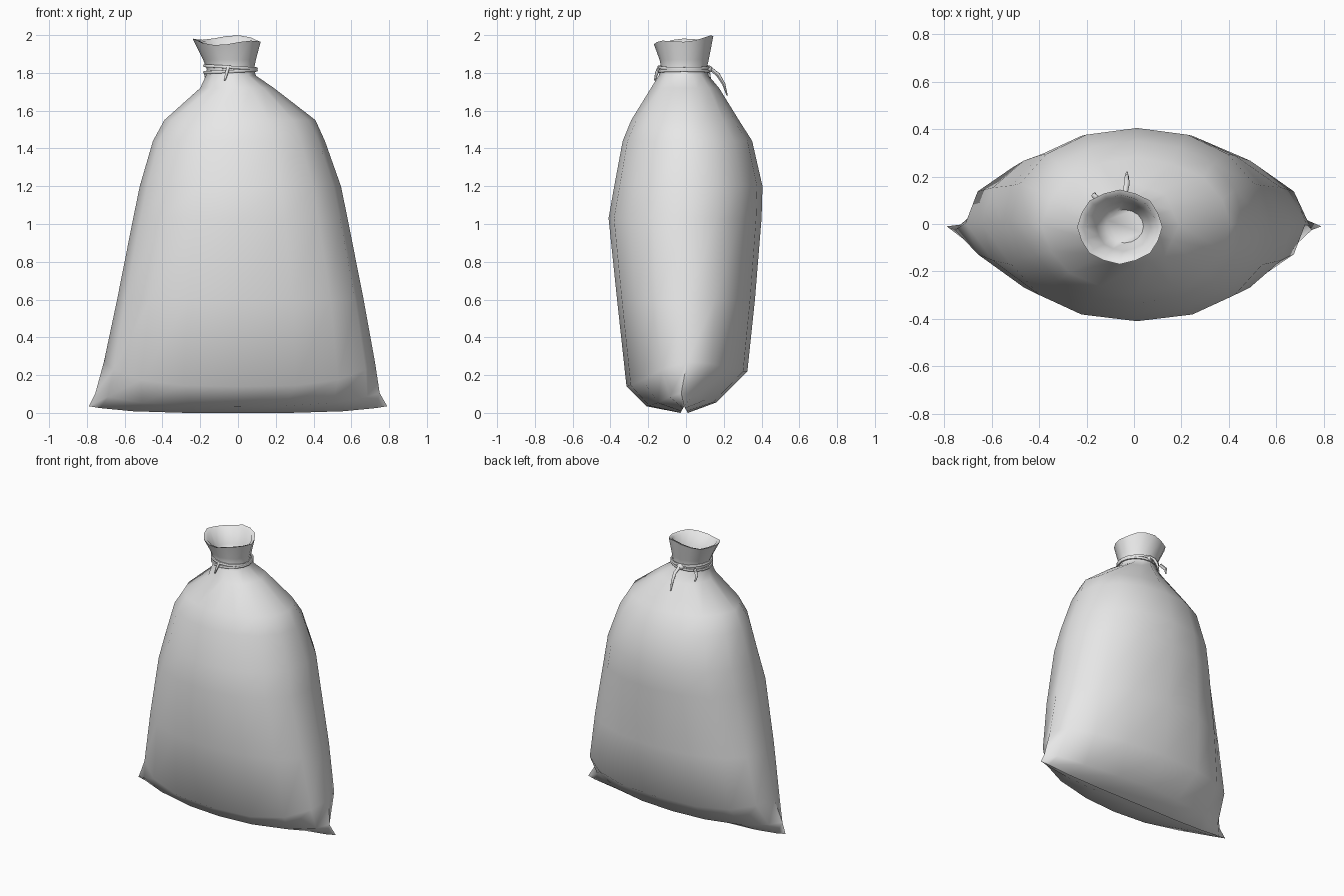
import bpy, bmesh
from math import sin, cos, pi, copysign, radians

old = bpy.data.objects.get("Cube")
if old:
    bpy.data.objects.remove(old, do_unlink=True)

cloth = bpy.data.materials.new("grey_cloth")
cloth.use_nodes = True
cloth.diffuse_color = (0.8, 0.8, 0.8, 1)
cloth.node_tree.nodes["Principled BSDF"].inputs["Base Color"].default_value = (0.8, 0.8, 0.8, 1)

SIDES = 16


def power(v, p):
    return copysign(abs(v) ** p, v)


def ring(bm, z, left, right, front, back, p=1.0, ends=0.0, tilt=0.0, pleat=0.0, wave=0.0):
    """One cross-section; ends lifts the two sides, tilt lifts the back, pleat gathers the cloth."""
    cx, cy = (left + right) / 2, (front + back) / 2
    hx, hy = (right - left) / 2, (back - front) / 2
    verts = []
    for i in range(SIDES):
        a = 2 * pi * i / SIDES
        k = 1 - pleat * (i % 2)
        height = z + ends * cos(a) ** 4 + tilt * sin(a) + wave * cos(3 * a - radians(210))
        verts.append(bm.verts.new((cx + k * hx * power(cos(a), p),
                                   cy + k * hy * power(sin(a), p), height)))
    return verts


def finish(obj, angle):
    bpy.ops.object.select_all(action='DESELECT')
    obj.select_set(True)
    bpy.context.view_layer.objects.active = obj
    if obj.type == 'CURVE':
        bpy.ops.object.convert(target='MESH')
    bpy.ops.object.shade_smooth_by_angle(angle=radians(angle))


def strand(name, points, radii, closed=False):
    """Thin round cord along a path."""
    curve = bpy.data.curves.new(name, 'CURVE')
    curve.dimensions = '3D'
    curve.bevel_depth = 0.009
    curve.bevel_resolution = 1
    curve.use_fill_caps = True
    spline = curve.splines.new('POLY')
    spline.points.add(len(points) - 1)
    for pt, co, r in zip(spline.points, points, radii):
        pt.co = (*co, 1)
        pt.radius = r
    spline.use_cyclic_u = closed
    curve.materials.append(cloth)
    obj = bpy.data.objects.new(name, curve)
    bpy.context.collection.objects.link(obj)
    finish(obj, 60)


# Sack: bottom seam with pinched corners, full belly, gathered neck, open mouth
bm = bmesh.new()
rings = [
    ring(bm, 0.0, -0.79, 0.79, -0.03, 0.01, ends=0.035),
    ring(bm, 0.045, -0.755, 0.75, -0.21, 0.16, p=1.15, ends=0.06, tilt=0.01),
    ring(bm, 0.18, -0.71, 0.725, -0.315, 0.325, p=0.92, ends=0.09, tilt=0.04),
    ring(bm, 0.6, -0.64, 0.665, -0.365, 0.365, p=0.9),
    ring(bm, 1.03, -0.555, 0.58, -0.41, 0.4, p=0.92),
    ring(bm, 1.2, -0.52, 0.545, -0.38, 0.405, p=0.95),
    ring(bm, 1.44, -0.45, 0.46, -0.335, 0.35, p=0.95),
    ring(bm, 1.55, -0.39, 0.41, -0.29, 0.28, pleat=0.02),
    ring(bm, 1.72, -0.2, 0.19, -0.185, 0.175, pleat=0.08),
    ring(bm, 1.785, -0.17, 0.095, -0.145, 0.12, pleat=0.08),
    ring(bm, 1.82, -0.165, 0.085, -0.13, 0.11, pleat=0.05),
    ring(bm, 1.87, -0.185, 0.095, -0.14, 0.12, pleat=0.03),
    ring(bm, 1.973, -0.24, 0.12, -0.17, 0.145, tilt=0.017, wave=0.01, pleat=0.03),
    ring(bm, 1.965, -0.215, 0.098, -0.147, 0.122, tilt=0.017, wave=0.01, pleat=0.03),
    ring(bm, 1.87, -0.16, 0.07, -0.115, 0.095, pleat=0.03),
    ring(bm, 1.81, -0.12, 0.04, -0.08, 0.06),
]
for low, high in zip(rings, rings[1:]):
    for i in range(SIDES):
        j = (i + 1) % SIDES
        bm.faces.new((low[i], low[j], high[j], high[i]))
bm.faces.new(rings[0][::-1])
bm.faces.new(rings[-1])
bmesh.ops.recalc_face_normals(bm, faces=bm.faces)
mesh = bpy.data.meshes.new("sack")
bm.to_mesh(mesh)
bm.free()
mesh.materials.append(cloth)
sack = bpy.data.objects.new("sack", mesh)
bpy.context.collection.objects.link(sack)
finish(sack, 60)

# Two turns of cord round the neck, tilted against each other
for name, z, lean in (("lower_cord", 1.808, 0.006), ("upper_cord", 1.83, -0.008)):
    loop = []
    for i in range(SIDES):
        a = 2 * pi * i / SIDES
        loop.append((-0.04 + 0.136 * cos(a), -0.01 + 0.13 * sin(a), z + lean * cos(a)))
    strand(name, loop, [1] * SIDES, closed=True)

# Loose cord ends
strand("back_cord_end", [(-0.04, 0.12, 1.83), (-0.03, 0.17, 1.79), (-0.03, 0.2, 1.74), (-0.03, 0.218, 1.68)],
       [1.2, 1.3, 1, 0.4])
strand("side_cord_end", [(-0.14, 0.1, 1.82), (-0.17, 0.12, 1.79), (-0.165, 0.13, 1.75)], [1.2, 1.2, 0.5])
strand("front_cord_end", [(-0.05, -0.14, 1.835), (-0.06, -0.155, 1.8), (-0.07, -0.165, 1.76)], [1, 1, 0.5])

# Knot at the back
bpy.ops.mesh.primitive_uv_sphere_add(segments=10, ring_count=6, radius=0.02, location=(-0.04, 0.12, 1.82))
knot = bpy.context.object
knot.name = "cord_knot"
knot.scale.x = 1.4
knot.data.materials.append(cloth)
finish(knot, 60)
